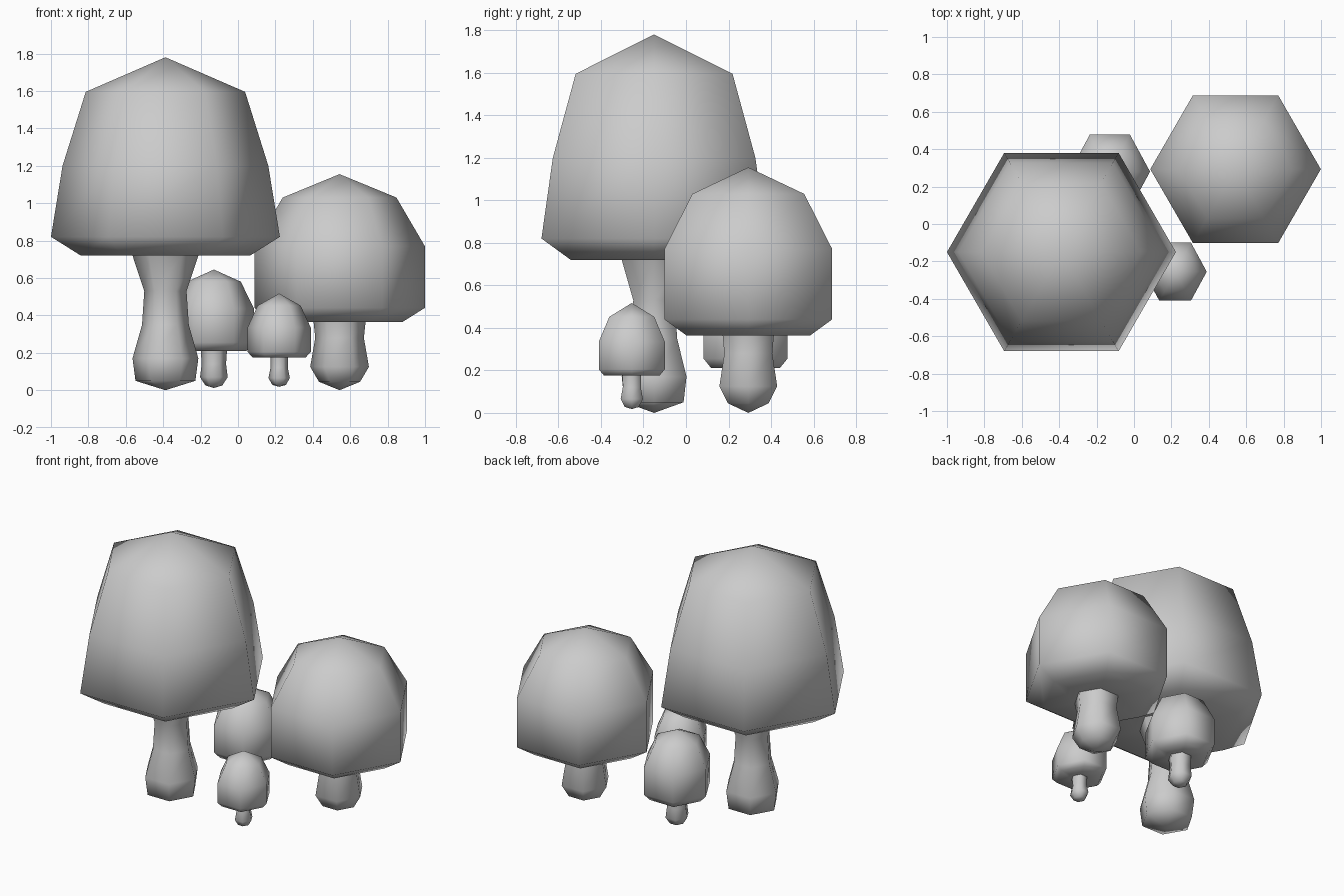
import bpy, bmesh, math

if "Cube" in bpy.data.objects:
    bpy.data.objects.remove(bpy.data.objects["Cube"])

SIDES = 6


def lathe(name, profile, center, y_scale=1.0):
    """Six-sided solid from (radius, z) pairs, bottom to top; radius 0 makes a point."""
    bm = bmesh.new()
    rings = []
    for r, z in profile:
        if r == 0:
            rings.append([bm.verts.new((0, 0, z))])
        else:
            rings.append([bm.verts.new((r * math.cos(math.tau * i / SIDES),
                                        r * y_scale * math.sin(math.tau * i / SIDES), z))
                          for i in range(SIDES)])
    for a, b in zip(rings, rings[1:]):
        for i in range(SIDES):
            j = (i + 1) % SIDES
            if len(a) == 1:
                bm.faces.new((a[0], b[j], b[i]))
            elif len(b) == 1:
                bm.faces.new((a[i], a[j], b[0]))
            else:
                bm.faces.new((a[i], a[j], b[j], b[i]))
    bmesh.ops.recalc_face_normals(bm, faces=bm.faces)
    mesh = bpy.data.meshes.new(name)
    bm.to_mesh(mesh)
    bm.free()
    mesh.shade_smooth()
    obj = bpy.data.objects.new(name, mesh)
    obj.location = (center[0], center[1], 0)
    bpy.context.collection.objects.link(obj)
    return obj


def mushroom(name, center, stem, cap, y_scale=1.0):
    # the cap underside closes flat around the stem's open top
    neck = (stem[-1][0], cap[0][1])
    lathe(name + "_stem", stem, center, y_scale)
    lathe(name + "_cap", [neck] + cap, center, y_scale)


# Tall mushroom
mushroom("tall_mushroom", (-0.388, -0.15),
         [(0, 0.0), (0.16, 0.05), (0.176, 0.17), (0.125, 0.35), (0.113, 0.53), (0.176, 0.72)],
         [(0.453, 0.72), (0.612, 0.82), (0.55, 1.2), (0.426, 1.595), (0, 1.78)])

# Medium mushroom
mushroom("medium_mushroom", (0.543, 0.293),
         [(0, 0.0), (0.11, 0.045), (0.157, 0.125), (0.13, 0.28), (0.139, 0.365)],
         [(0.337, 0.365), (0.456, 0.44), (0.456, 0.77), (0.304, 1.03), (0, 1.155)])

# Small mushroom at the back
mushroom("small_back_mushroom", (-0.129, 0.28),
         [(0, 0.012), (0.045, 0.025), (0.074, 0.07), (0.065, 0.14), (0.07, 0.21)],
         [(0.175, 0.21), (0.215, 0.255), (0.215, 0.435), (0.144, 0.58), (0, 0.645)], 1.06)

# Smallest mushroom at the front
mushroom("small_front_mushroom", (0.22, -0.255),
         [(0, 0.018), (0.036, 0.028), (0.057, 0.065), (0.046, 0.12), (0.047, 0.175)],
         [(0.142, 0.175), (0.169, 0.205), (0.169, 0.335), (0.115, 0.452), (0, 0.517)], 1.06)
